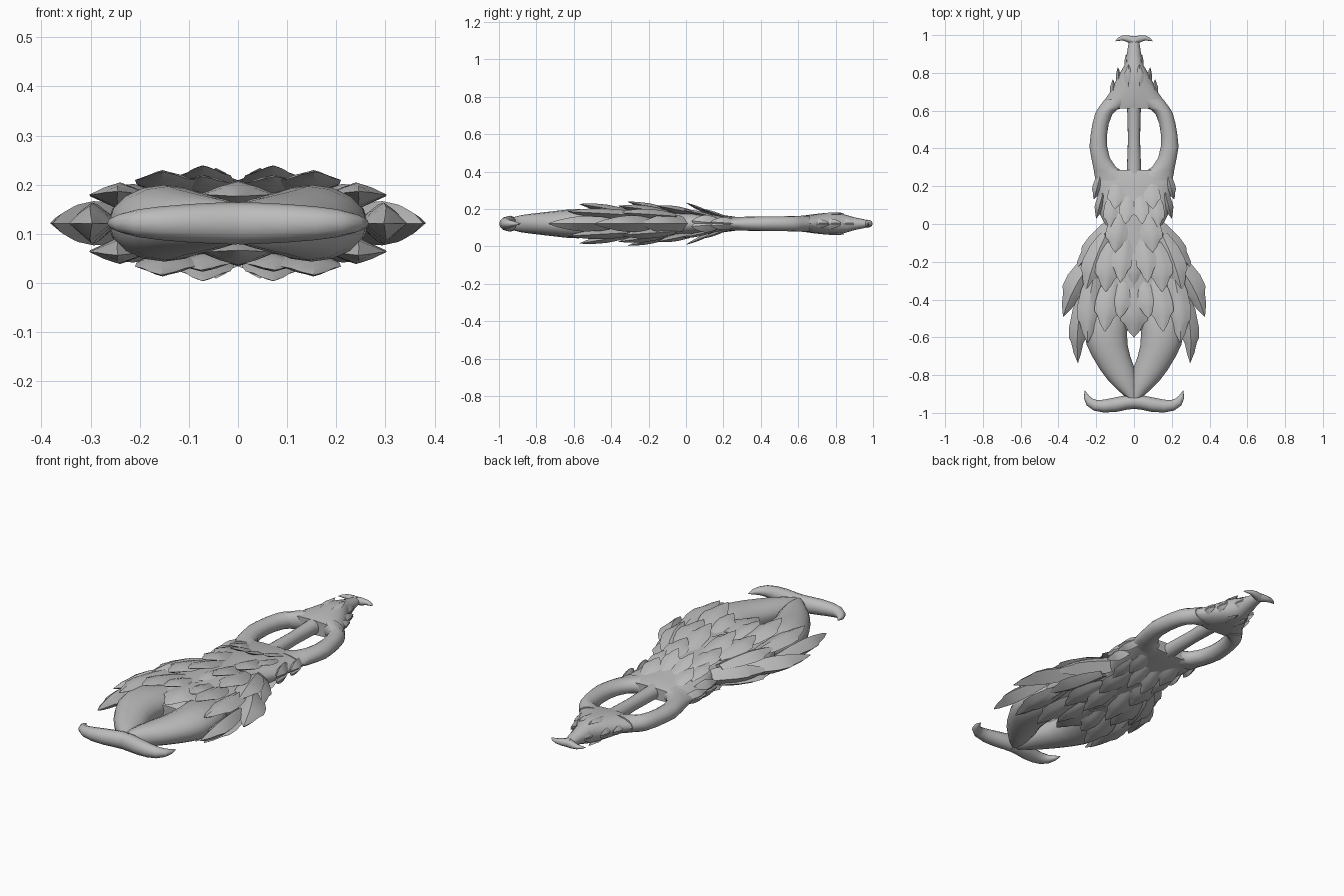
import bpy, math
from mathutils import Vector

MID = 0.1215
metal = bpy.data.materials.new("grey metal")
metal.diffuse_color = (0.5, 0.5, 0.5, 1)


def finish(name, verts, faces, mirror_x, mirror_z, angle):
    me = bpy.data.meshes.new(name)
    me.from_pydata(verts, [], faces)
    me.materials.append(metal)
    ob = bpy.data.objects.new(name, me)
    bpy.context.collection.objects.link(ob)
    ob.location.z = MID
    bpy.ops.object.select_all(action='DESELECT')
    ob.select_set(True)
    bpy.context.view_layer.objects.active = ob
    bpy.ops.object.mode_set(mode='EDIT')
    bpy.ops.mesh.select_all(action='SELECT')
    bpy.ops.mesh.normals_make_consistent(inside=False)
    bpy.ops.object.mode_set(mode='OBJECT')
    bpy.ops.object.shade_smooth_by_angle(angle=math.radians(angle))
    if mirror_x or mirror_z:
        m = ob.modifiers.new("mirror", 'MIRROR')
        m.use_axis = (mirror_x, False, mirror_z)
        m.use_mirror_merge = False
    return ob


def skin(rings):
    n = len(rings[0])
    verts = [v for r in rings for v in r]
    faces = [(i * n + j, i * n + (j + 1) % n, (i + 1) * n + (j + 1) % n, (i + 1) * n + j)
             for i in range(len(rings) - 1) for j in range(n)]
    faces += [tuple(range(n)), tuple(range(len(verts) - n, len(verts)))]
    return verts, faces


def loft(name, rows, mirror_x=True, n=16):
    """Oval sections along y: (y, inner x, outer x, half height)."""
    rings = []
    for y, a, b, h in rows:
        c, w = (a + b) / 2, (b - a) / 2
        rings.append([(c + w * math.cos(t), y, h * math.sin(t))
                      for t in (2 * math.pi * k / n for k in range(n))])
    return finish(name, *skin(rings), mirror_x, False, 50)


def horn(name, path, n=12):
    """Tapered tube in the flat plane: (x, y, half width, half height)."""
    rings = []
    for i, (x, y, w, h) in enumerate(path):
        p, q = path[max(i - 1, 0)], path[min(i + 1, len(path) - 1)]
        d = Vector((q[0] - p[0], q[1] - p[1])).normalized()
        rings.append([(x - d.y * w * math.cos(t), y + d.x * w * math.cos(t), h * math.sin(t))
                      for t in (2 * math.pi * k / n for k in range(n))])
    return finish(name, *skin(rings), True, False, 50)


def leaves(name, specs, mirror_z=True):
    """Ridged pointed leaves: (base, tip, half width, half thickness, outward bow)."""
    verts, faces = [], []
    shape = ((0, .5, .5), (.25, .85, .9), (.5, 1, 1), (.66, .95, .85),
             (.72, .7, .75), (.87, .42, .45), (1, .02, .05))
    for base, tip, w, h, bow in specs:
        a, b = Vector(base), Vector(tip)
        d = (b - a).normalized()
        side = d.cross(Vector((0, 0, 1))).normalized()
        if side.x < 0:
            side = -side
        up = side.cross(d).normalized()
        if up.z < 0:
            up = -up
        rings = []
        for t, ws, hs in shape:
            c = a.lerp(b, t) + side * bow * 4 * t * (1 - t)
            s, u = side * w * ws, up * h * hs
            rings.append([c + s, c + s * .5 + u * .6, c + u, c - s * .5 + u * .6,
                          c - s, c - u])
        v, f = skin(rings)
        faces += [tuple(k + len(verts) for k in q) for q in f]
        verts += v
    return finish(name, verts, faces, True, mirror_z, 40)


# Central body beneath the leaves
loft("body", [(-.56, -.10, .10, .03), (-.48, -.21, .21, .06), (-.35, -.24, .24, .072),
              (-.2, -.2, .2, .075), (-.08, -.14, .14, .072), (0, -.155, .155, .07),
              (.05, -.18, .18, .067), (.1, -.19, .19, .06), (.2, -.2, .2, .046),
              (.26, -.207, .207, .038), (.285, -.207, .207, .03)], False, 24)

# Curved claw arms meeting at the front
loft("claw_arm", [(-.40, .02, .22, .05), (-.5, .03, .265, .075), (-.58, .037, .262, .078),
                  (-.64, .034, .25, .075), (-.7, .02, .222, .068), (-.77, -.005, .18, .06),
                  (-.83, -.02, .135, .053), (-.88, -.025, .085, .046), (-.92, -.02, .04, .036)])

# Horns sweeping sideways from the front joint
horn("front_horn", [(-.02, -.94, .036, .043), (.04, -.945, .038, .042), (.10, -.957, .038, .039),
                    (.16, -.964, .034, .034), (.205, -.96, .029, .028), (.235, -.942, .024, .02),
                    (.252, -.915, .015, .012), (.26, -.882, .001, .001)])

# Open handle: side rails, centre bar and neck
loft("handle_rail", [(.23, 0, .203, .037), (.275, .035, .212, .037), (.285, .07, .213, .037),
                     (.3, .095, .216, .037), (.35, .128, .226, .038), (.41, .142, .236, .039),
                     (.47, .143, .23, .039), (.53, .134, .22, .04), (.58, .115, .207, .041),
                     (.605, .09, .195, .042), (.62, .04, .185, .043), (.66, 0, .155, .044)])
loft("handle_bar", [(.2, -.05, .05, .04), (.28, -.038, .038, .036), (.45, -.032, .032, .034),
                    (.6, -.036, .036, .038), (.68, -.05, .05, .045)], False)
loft("handle_neck", [(.612, -.18, .18, .038), (.64, -.168, .168, .045), (.69, -.132, .132, .052),
                     (.75, -.1, .1, .058), (.8, -.075, .075, .06), (.84, -.05, .05, .052),
                     (.9, -.038, .038, .034), (.95, -.03, .03, .024), (.985, -.022, .022, .014)],
     False)

# Small barbs on the rear tip
horn("rear_barb", [(-.01, .968, .024, .022), (.03, .98, .018, .018), (.06, .985, .013, .012),
                   (.082, .978, .009, .007), (.098, .968, .001, .001)])

# Large side leaves lying on the middle plane
leaves("side_leaf", [((.09, .03, 0), (.31, -.245, 0), .055, .05, 0),
                     ((.17, -.14, 0), (.375, -.49, 0), .066, .045, .025),
                     ((.265, -.36, 0), (.297, -.735, 0), .046, .042, .016)], False)

# Broad overlapping leaves on both flat sides
leaves("outer_scale", [((.21, -.26, .045), (.245, -.63, .065), .062, .028, .012),
                       ((.15, -.06, .04), (.255, -.36, .06), .062, .03, .01),
                       ((.11, -.28, .055), (.155, -.57, .105), .065, .022, .01)])
leaves("inner_scale", [((.05, -.30, .06), (.075, -.50, .095), .055, .018, .005),
                       ((.11, -.10, .06), (.15, -.36, .095), .065, .022, .01),
                       ((.045, -.06, .06), (.072, -.31, .117), .055, .018, .005),
                       ((.07, .06, .05), (.10, -.15, .095), .06, .02, .005)])
leaves("centre_scale", [((0, -.34, .065), (0, -.60, .055), .075, .025, 0),
                        ((0, -.14, .06), (0, -.32, .075), .05, .02, 0)])

# Pointed collar where the handle meets the body
leaves("collar_spike", [((.03, .16, .04), (.045, .0, .112), .042, .01, 0),
                        ((.09, .22, .03), (.10, .08, .08), .045, .01, 0),
                        ((.12, .14, .04), (.125, -.02, .075), .04, .012, 0),
                        ((.175, .27, 0), (.212, .13, .01), .025, .03, 0),
                        ((.16, .18, 0), (.20, .03, .015), .025, .04, 0)])

# Small spikes along the neck
leaves("neck_spike", [((.11, .66, 0), (.112, .765, .005), .016, .022, 0),
                      ((.08, .72, 0), (.085, .83, .005), .014, .025, 0),
                      ((.03, .71, .045), (.03, .845, .056), .022, .01, 0),
                      ((.035, .80, 0), (.042, .90, .005), .012, .025, 0)])
